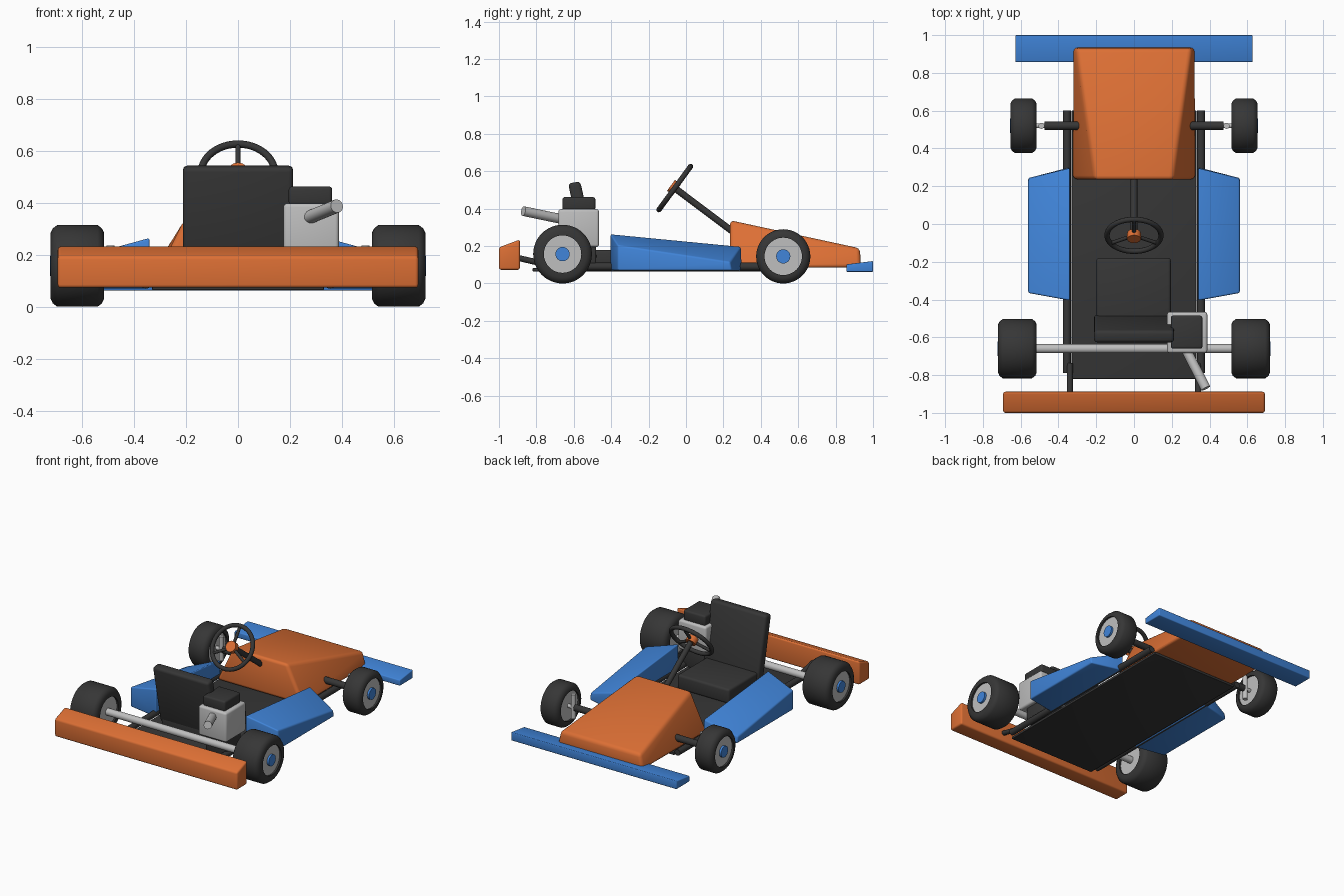
import bpy, bmesh, math
from mathutils import Vector, Matrix

if "Cube" in bpy.data.objects:
    bpy.data.objects.remove(bpy.data.objects["Cube"])


def material(name, rgb):
    m = bpy.data.materials.new(name)
    m.diffuse_color = (*rgb, 1)
    m.use_nodes = True
    m.node_tree.nodes["Principled BSDF"].inputs["Base Color"].default_value = m.diffuse_color
    return m


ORANGE = material("orange paint", (0.72, 0.16, 0.035))
BLUE = material("blue paint", (0.052, 0.235, 0.70))
BLACK = material("black rubber", (0.037, 0.037, 0.037))
SILVER = material("silver metal", (0.52, 0.52, 0.52))


def finish(name, bm, mat):
    bmesh.ops.recalc_face_normals(bm, faces=bm.faces)
    me = bpy.data.meshes.new(name)
    bm.to_mesh(me)
    bm.free()
    me.materials.append(mat)
    me.shade_smooth()
    me.set_sharp_from_angle(angle=math.radians(40))
    ob = bpy.data.objects.new(name, me)
    bpy.context.collection.objects.link(ob)
    return ob


def hull(name, bottom, top, mat, bevel=0.01):
    """Six-sided block from four bottom and four top corners."""
    bm = bmesh.new()
    b = [bm.verts.new(p) for p in bottom]
    t = [bm.verts.new(p) for p in top]
    bm.faces.new(b)
    bm.faces.new(t)
    for i in range(4):
        j = (i + 1) % 4
        bm.faces.new((b[i], b[j], t[j], t[i]))
    bmesh.ops.recalc_face_normals(bm, faces=bm.faces)
    if bevel:
        bmesh.ops.bevel(bm, geom=bm.edges[:], offset=bevel, segments=3,
                        profile=0.5, affect='EDGES')
    return finish(name, bm, mat)


def box(name, x, y, z, mat, bevel=0.01):
    ring = [(x[0], y[0]), (x[1], y[0]), (x[1], y[1]), (x[0], y[1])]
    return hull(name, [(*p, z[0]) for p in ring], [(*p, z[1]) for p in ring], mat, bevel)


def side_prism(name, half_width, profile, mat, bevel=0.01):
    """Four-point (y, z) profile extruded across x."""
    return hull(name, [(-half_width, *p) for p in profile],
                [(half_width, *p) for p in profile], mat, bevel)


def rod(name, a, b, r, mat, segs=24):
    a, b = Vector(a), Vector(b)
    d = b - a
    bm = bmesh.new()
    mtx = Matrix.Translation((a + b) / 2) @ d.to_track_quat('Z', 'Y').to_matrix().to_4x4()
    bmesh.ops.create_cone(bm, cap_ends=True, segments=segs, radius1=r, radius2=r,
                          depth=d.length, matrix=mtx)
    return finish(name, bm, mat)


def lathe_x(name, profile, centre, mat, segs=48):
    """Closed (x, radius) profile spun around the wheel axis."""
    bm = bmesh.new()
    rings = []
    for i in range(segs):
        a = 2 * math.pi * i / segs
        rings.append([bm.verts.new((centre[0] + x, centre[1] + r * math.cos(a),
                                    centre[2] + r * math.sin(a))) for x, r in profile])
    n = len(profile)
    for i in range(segs):
        p, q = rings[i], rings[(i + 1) % segs]
        for k in range(n):
            m = (k + 1) % n
            bm.faces.new((p[k], p[m], q[m], q[k]))
    return finish(name, bm, mat)


def wheel(name, x_in, x_out, y, r, side):
    cx, h = (x_in + x_out) / 2, (x_out - x_in) / 2
    c = (side * cx, y, r)
    rim = 0.1
    lathe_x(name + "_tyre", [(-h, rim), (-h, r - 0.03), (-h + 0.008, r - 0.013),
                             (-h + 0.025, r), (h - 0.025, r), (h - 0.008, r - 0.013),
                             (h, r - 0.03), (h, rim)], c, BLACK)
    rod(name + "_rim", (c[0] - h + 0.012, y, r), (c[0] + h - 0.012, y, r), rim + 0.002, SILVER, 48)
    rod(name + "_hub", (side * (x_out - 0.03), y, r), (side * (x_out + 0.002), y, r), 0.038, BLUE)


# Floor and chassis
box("floor_pan", (-0.33, 0.33), (-0.82, 0.6), (0.064, 0.082), BLACK, 0.004)

# Nose cone and front wing
hull("nose_cone",
     [(-0.33, 0.235, 0.085), (0.33, 0.235, 0.085), (0.325, 0.935, 0.085), (-0.325, 0.935, 0.085)],
     [(-0.205, 0.235, 0.338), (0.205, 0.235, 0.338), (0.305, 0.93, 0.188), (-0.305, 0.93, 0.188)],
     ORANGE, 0.022)
side_prism("front_wing", 0.628, [(0.857, 0.062), (1.0, 0.062), (1.0, 0.12), (0.857, 0.102)], BLUE, 0.006)

# Rear bumper
side_prism("rear_bumper", 0.693, [(-1.0, 0.073), (-0.888, 0.073), (-0.888, 0.235), (-1.0, 0.193)],
           ORANGE, 0.012)

for s, label in ((-1, "left"), (1, "right")):
    # Frame rails and bumper brackets
    rod(label + "_frame_rail", (s * 0.355, -0.79, 0.09), (s * 0.355, 0.6, 0.09), 0.021, BLACK)
    rod(label + "_bumper_bracket", (s * 0.34, -0.74, 0.1), (s * 0.34, -0.89, 0.135), 0.016, BLACK)
    # Side pods: high inside edge, sloping outward and forward
    hull(label + "_side_pod",
         [(s * 0.34, -0.405, 0.07), (s * 0.56, -0.365, 0.07), (s * 0.56, 0.245, 0.07), (s * 0.34, 0.3, 0.07)],
         [(s * 0.34, -0.405, 0.265), (s * 0.56, -0.365, 0.205), (s * 0.56, 0.235, 0.115), (s * 0.34, 0.295, 0.198)],
         BLUE, 0.009)
    # Wheels
    wheel(label + "_rear_wheel", 0.515, 0.72, -0.66, 0.157, s)
    wheel(label + "_front_wheel", 0.515, 0.655, 0.52, 0.145, s)
    # Front steering arms, stub axles and kingpins
    rod(label + "_front_arm", (s * 0.29, 0.52, 0.145), (s * 0.475, 0.52, 0.145), 0.022, BLACK)
    rod(label + "_stub_axle", (s * 0.46, 0.52, 0.145), (s * 0.54, 0.52, 0.145), 0.013, SILVER)
    rod(label + "_kingpin", (s * 0.49, 0.52, 0.07), (s * 0.49, 0.52, 0.235), 0.016, SILVER)

rod("rear_axle", (-0.55, -0.66, 0.157), (0.55, -0.66, 0.157), 0.024, SILVER)

# Seat
box("seat_base", (-0.2, 0.195), (-0.55, -0.18), (0.08, 0.18), BLACK, 0.015)
side_prism("seat_back", 0.212, [(-0.545, 0.13), (-0.475, 0.13), (-0.565, 0.545), (-0.63, 0.535)],
           BLACK, 0.018)

# Engine
box("engine_mount", (0.2, 0.36), (-0.64, -0.48), (0.08, 0.21), BLACK)
box("engine_block", (0.175, 0.388), (-0.683, -0.465), (0.195, 0.397), SILVER, 0.014)
box("engine_cover", (0.195, 0.362), (-0.66, -0.485), (0.39, 0.462), BLACK, 0.012)
rod("exhaust_pipe", (0.265, -0.645, 0.34), (0.38, -0.87, 0.387), 0.026, SILVER)

# Steering column, wheel, spokes and hub
centre = Vector((0, -0.06, 0.51))
up = Vector((0, 0.59, 0.807)).normalized()
right = Vector((1, 0, 0))
normal = right.cross(up)          # points along the column, away from or to the driver
if normal.z < 0:
    normal = -normal
rod("steering_column", centre, (0, 0.25, 0.277), 0.018, BLACK)

bm = bmesh.new()
N, M, R, T = 48, 12, 0.143, 0.014
rings = []
for i in range(N):
    a = 2 * math.pi * i / N
    out = right * math.cos(a) + up * math.sin(a)
    rings.append([bm.verts.new(centre + out * (R + T * math.cos(2 * math.pi * k / M))
                               + normal * T * math.sin(2 * math.pi * k / M)) for k in range(M)])
for i in range(N):
    for k in range(M):
        p, q, m = rings[i], rings[(i + 1) % N], (k + 1) % M
        bm.faces.new((p[k], p[m], q[m], q[k]))
finish("steering_wheel_rim", bm, BLACK)

for i in range(3):
    a = math.radians(90 + 120 * i)
    tip = centre + (right * math.cos(a) + up * math.sin(a)) * R
    rod("steering_spoke_%d" % (i + 1), centre, tip, 0.01, BLACK, 12)
rod("steering_hub", centre - normal * 0.015, centre + normal * 0.025, 0.036, ORANGE)
